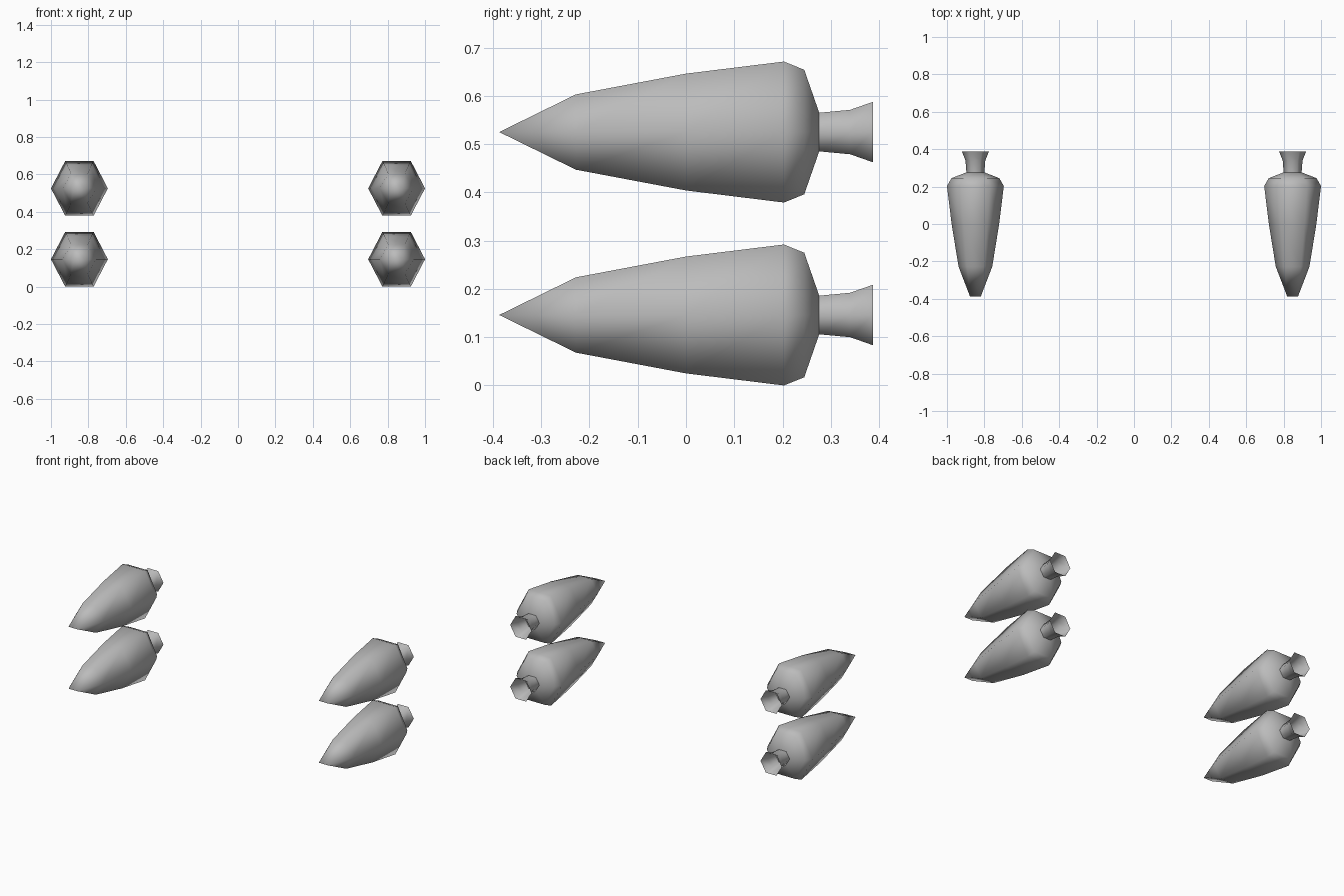
import bpy, bmesh

cube = bpy.data.objects.get("Cube")
if cube:
    bpy.data.objects.remove(cube, do_unlink=True)

grey = bpy.data.materials.new("plain grey")
grey.use_nodes = True
grey.diffuse_color = (0.5, 0.5, 0.5, 1)
grey.node_tree.nodes["Principled BSDF"].inputs["Base Color"].default_value = (0.5, 0.5, 0.5, 1)

# Profiles: y, half width, half height
BODY = [(-0.228, 0.09, 0.078), (0, 0.127, 0.121), (0.203, 0.152, 0.146),
        (0.245, 0.128, 0.129), (0.276, 0.048, 0.04)]
NOZZLE = [(0.276, 0.048, 0.04), (0.34, 0.053, 0.046), (0.387, 0.072, 0.0625)]
TIP = (-0.387, 0.029)  # y, half width of the nose edge


def hex_ring(bm, y, rx, rz):
    shape = [(1, 0), (0.5, 1), (-0.5, 1), (-1, 0), (-0.5, -1), (0.5, -1)]
    return [bm.verts.new((rx * a, y, rz * b)) for a, b in shape]


def hex_loft(name, profile, tip=None):
    bm = bmesh.new()
    rings = [hex_ring(bm, *p) for p in profile]
    for a, b in zip(rings, rings[1:]):
        for i in range(6):
            j = (i + 1) % 6
            bm.faces.new((a[i], a[j], b[j], b[i]))
    if tip:
        # Nose narrows to a short level edge; the rear is closed
        right, left = [bm.verts.new((s * tip[1], tip[0], 0)) for s in (1, -1)]
        r = rings[0]
        for face in ((right, r[1], r[0]), (right, left, r[2], r[1]), (left, r[3], r[2]),
                     (left, r[4], r[3]), (left, right, r[5], r[4]), (right, r[0], r[5])):
            bm.faces.new(face)
        bm.faces.new(rings[-1])
    bmesh.ops.recalc_face_normals(bm, faces=bm.faces)
    for f in bm.faces:
        f.smooth = True
    mesh = bpy.data.meshes.new(name)
    bm.to_mesh(mesh)
    bm.free()
    mesh.materials.append(grey)
    return mesh


body = hex_loft("missile_body", BODY, TIP)
nozzle = hex_loft("missile_nozzle", NOZZLE)

# Two stacked missiles on each side
for side, x in (("left", 0.848), ("right", -0.848)):
    for level, z in (("lower", 0.146), ("upper", 0.525)):
        for part, mesh in (("body", body), ("nozzle", nozzle)):
            ob = bpy.data.objects.new(f"{side}_{level}_missile_{part}", mesh)
            ob.location = (x, 0, z)
            bpy.context.collection.objects.link(ob)
